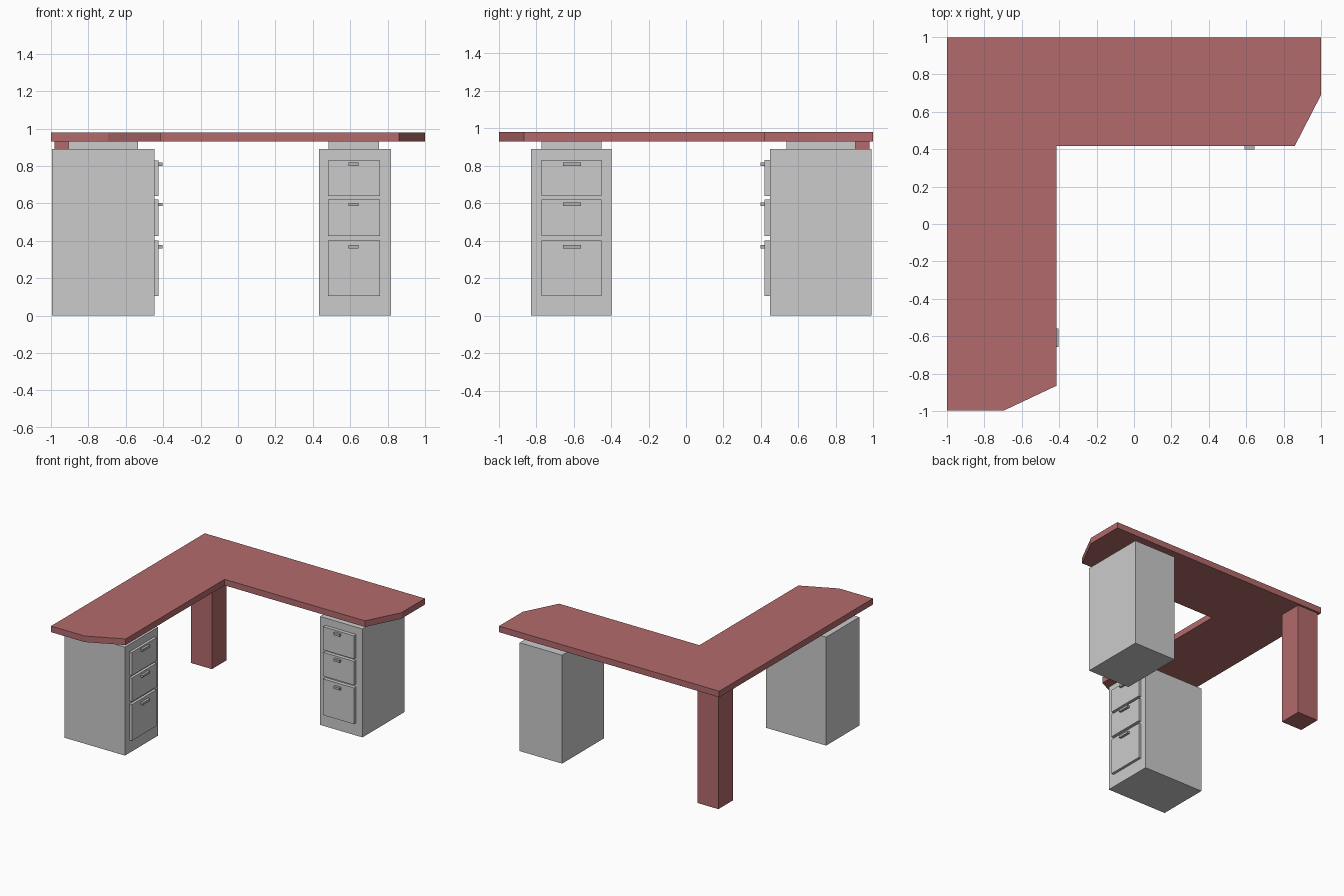
import bpy
import bmesh

if "Cube" in bpy.data.objects:
    bpy.data.objects.remove(bpy.data.objects["Cube"])


def material(name, color):
    m = bpy.data.materials.new(name)
    m.diffuse_color = (*color, 1)
    m.use_nodes = True
    m.node_tree.nodes["Principled BSDF"].inputs["Base Color"].default_value = m.diffuse_color
    return m


red = material("red_wood", (0.45, 0.145, 0.15))
dark = material("dark_handle", (0.45, 0.45, 0.45))


def prism(name, outline, z0, z1, mat=None):
    """Extrude a flat outline from z0 up to z1."""
    bm = bmesh.new()
    face = bm.faces.new([bm.verts.new((x, y, z0)) for x, y in outline])
    ext = bmesh.ops.extrude_face_region(bm, geom=[face])
    verts = [g for g in ext["geom"] if isinstance(g, bmesh.types.BMVert)]
    bmesh.ops.translate(bm, verts=verts, vec=(0, 0, z1 - z0))
    bmesh.ops.recalc_face_normals(bm, faces=bm.faces)
    me = bpy.data.meshes.new(name)
    bm.to_mesh(me)
    bm.free()
    ob = bpy.data.objects.new(name, me)
    bpy.context.collection.objects.link(ob)
    if mat:
        me.materials.append(mat)
    return ob


def box(name, x, y, z, mat=None):
    outline = [(x[0], y[0]), (x[1], y[0]), (x[1], y[1]), (x[0], y[1])]
    return prism(name, outline, z[0], z[1], mat)


# L-shaped desk top with clipped ends
prism("desk_top", [(-1, 0.997), (1, 0.997), (1, 0.69), (0.86, 0.418),
                   (-0.415, 0.418), (-0.415, -0.865), (-0.695, -0.997),
                   (-1, -0.997)], 0.93, 0.98, red)

# Corner leg
box("corner_leg", (-0.98, -0.79), (0.79, 0.98), (0, 0.93), red)

# Cabinet bodies and the spacers carrying the top
box("left_cabinet", (-0.995, -0.447), (-0.828, -0.397), (0, 0.89))
box("left_spacer", (-0.905, -0.535), (-0.77, -0.45), (0.89, 0.93))
box("right_cabinet", (0.432, 0.817), (0.448, 0.99), (0, 0.89))
box("right_spacer", (0.485, 0.755), (0.535, 0.905), (0.89, 0.93))

# Drawer fronts and handles: (bottom, top, handle height)
drawers = [("bottom", 0.105, 0.402, 0.368),
           ("middle", 0.425, 0.62, 0.594),
           ("upper", 0.64, 0.83, 0.808)]
for level, lo, hi, h in drawers:
    hz = (h - 0.009, h + 0.009)
    box(f"left_{level}_drawer", (-0.447, -0.425), (-0.77, -0.45), (lo, hi))
    box(f"left_{level}_handle", (-0.425, -0.405), (-0.657, -0.56), hz, dark)
    box(f"right_{level}_drawer", (0.48, 0.76), (0.418, 0.448), (lo, hi))
    box(f"right_{level}_handle", (0.59, 0.645), (0.397, 0.418), hz, dark)
